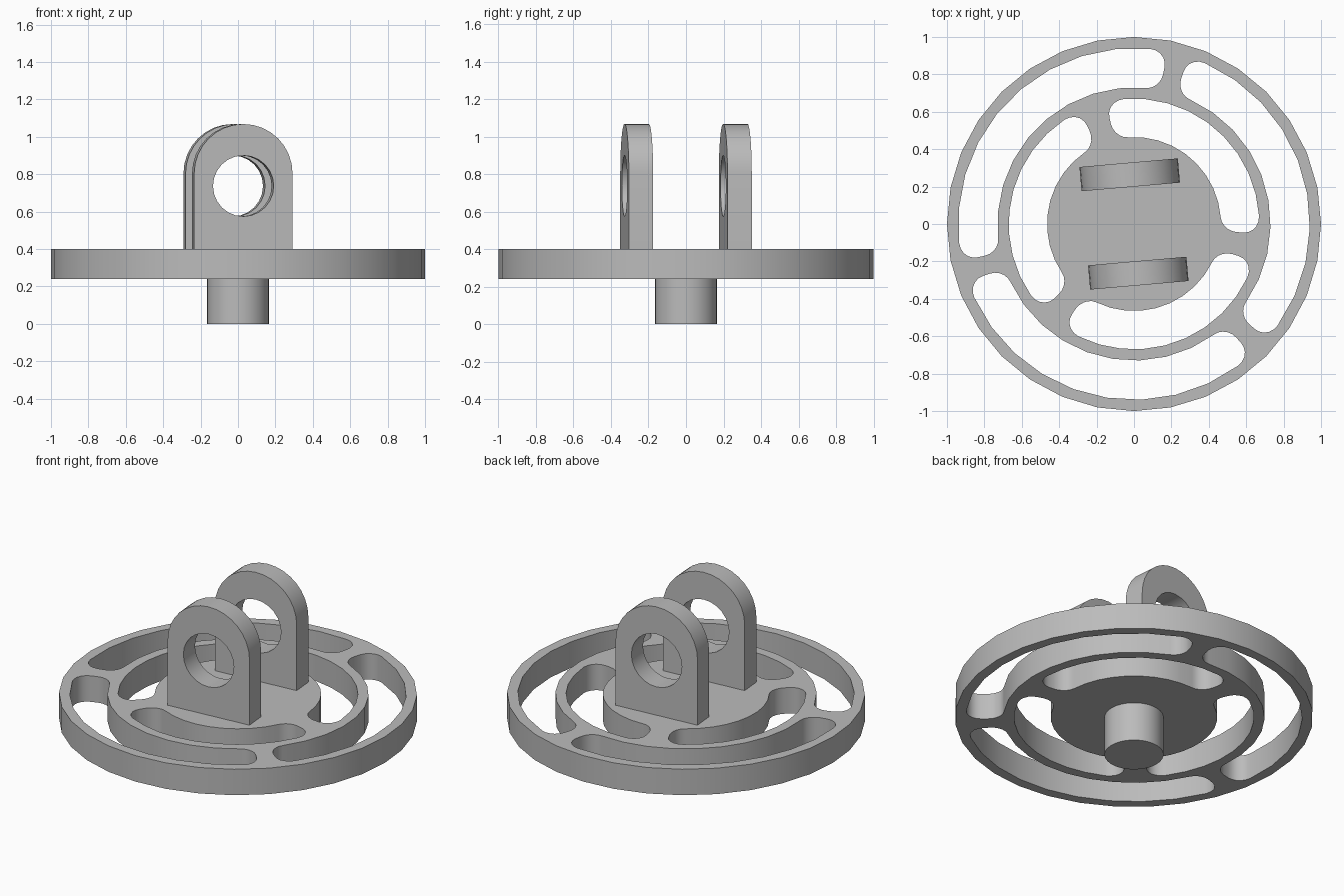
import bpy
import bmesh
from math import cos, sin, pi, radians
from mathutils import Matrix

cube = bpy.data.objects.get("Cube")
if cube:
    bpy.data.objects.remove(cube, do_unlink=True)

grey = bpy.data.materials.new("plain grey")
grey.use_nodes = True
colour = (0.5, 0.5, 0.5, 1)
grey.diffuse_color = colour
grey.node_tree.nodes["Principled BSDF"].inputs["Base Color"].default_value = colour


def circle(radius, count, cx=0, cy=0):
    return [(cx + radius * cos(2 * pi * i / count), cy + radius * sin(2 * pi * i / count))
            for i in range(count)]


def arc_slot(r_in, r_out, start, end, fillet=0.085, steps=5, arc_steps=9):
    """Ring-shaped slot with filleted corners, angles in degrees."""
    inner, outer = r_in + fillet, r_out - fillet
    a0, a1 = radians(start), radians(end)
    corners = [(outer, a1, -1), (outer, a0, 1), (inner, a0, 1), (inner, a1, -1)]
    polar = []
    for k, (r, a, side) in enumerate(corners):
        centre = a + side * fillet / r
        for i in range(steps + 1):
            t = (k + i / steps) * pi / 2
            polar.append((r + fillet * sin(t), centre + fillet * cos(t) / r))
        # long curved edge to the next corner
        if k in (0, 2):
            nr, na, ns = corners[k + 1]
            goal = na + ns * fillet / nr
            for i in range(1, arc_steps):
                polar.append((r_out if k == 0 else r_in,
                              centre + (goal - centre) * i / arc_steps))
    return [(r * cos(a), r * sin(a)) for r, a in polar]


def plate(name, loops, low, high, matrix=None):
    """Extrude a flat outline with holes from low to high."""
    bm = bmesh.new()
    edges = []
    for loop in loops:
        verts = [bm.verts.new((x, y, low)) for x, y in loop]
        edges += [bm.edges.new((v, verts[i - 1])) for i, v in enumerate(verts)]
    bmesh.ops.triangle_fill(bm, edges=edges, use_beauty=True, normal=(0, 0, 1))
    made = bmesh.ops.extrude_face_region(bm, geom=bm.faces[:], use_keep_orig=True)
    moved = [g for g in made["geom"] if isinstance(g, bmesh.types.BMVert)]
    bmesh.ops.translate(bm, verts=moved, vec=(0, 0, high - low))
    bmesh.ops.recalc_face_normals(bm, faces=bm.faces[:])
    if matrix:
        bm.transform(matrix)
    mesh = bpy.data.meshes.new(name)
    bm.to_mesh(mesh)
    bm.free()
    mesh.materials.append(grey)
    obj = bpy.data.objects.new(name, mesh)
    bpy.context.collection.objects.link(obj)
    bpy.ops.object.select_all(action="DESELECT")
    obj.select_set(True)
    bpy.context.view_layer.objects.active = obj
    bpy.ops.object.shade_smooth_by_angle(angle=radians(30))
    return obj


# Slotted spring disc
outlines = [circle(1, 32)]
for turn in (0, 120, 240):
    outlines.append(arc_slot(0.73, 0.94, 79 + turn, 192 + turn))
    outlines.append(arc_slot(0.465, 0.67, -4.5 + turn, 103 + turn))
plate("spring_disc", outlines, 0.24, 0.40)

# Stub shaft underneath
plate("stub_shaft", [circle(0.165, 32)], 0, 0.24)

# Pair of upright lugs with round eyes
half, spring_line = 0.264, 0.804
profile = [(-half, 0.40), (half, 0.40)]
profile += [(half * cos(pi * i / 16), spring_line + half * sin(pi * i / 16)) for i in range(17)]
eye = circle(0.163, 24, 0, 0.737)
for name, y in (("front_lug", -0.264), ("back_lug", 0.264)):
    place = (Matrix.Rotation(radians(5), 4, "Z") @ Matrix.Translation((0, y, 0))
             @ Matrix.Rotation(pi / 2, 4, "X"))
    plate(name, [profile, eye], -0.065, 0.065, place)
